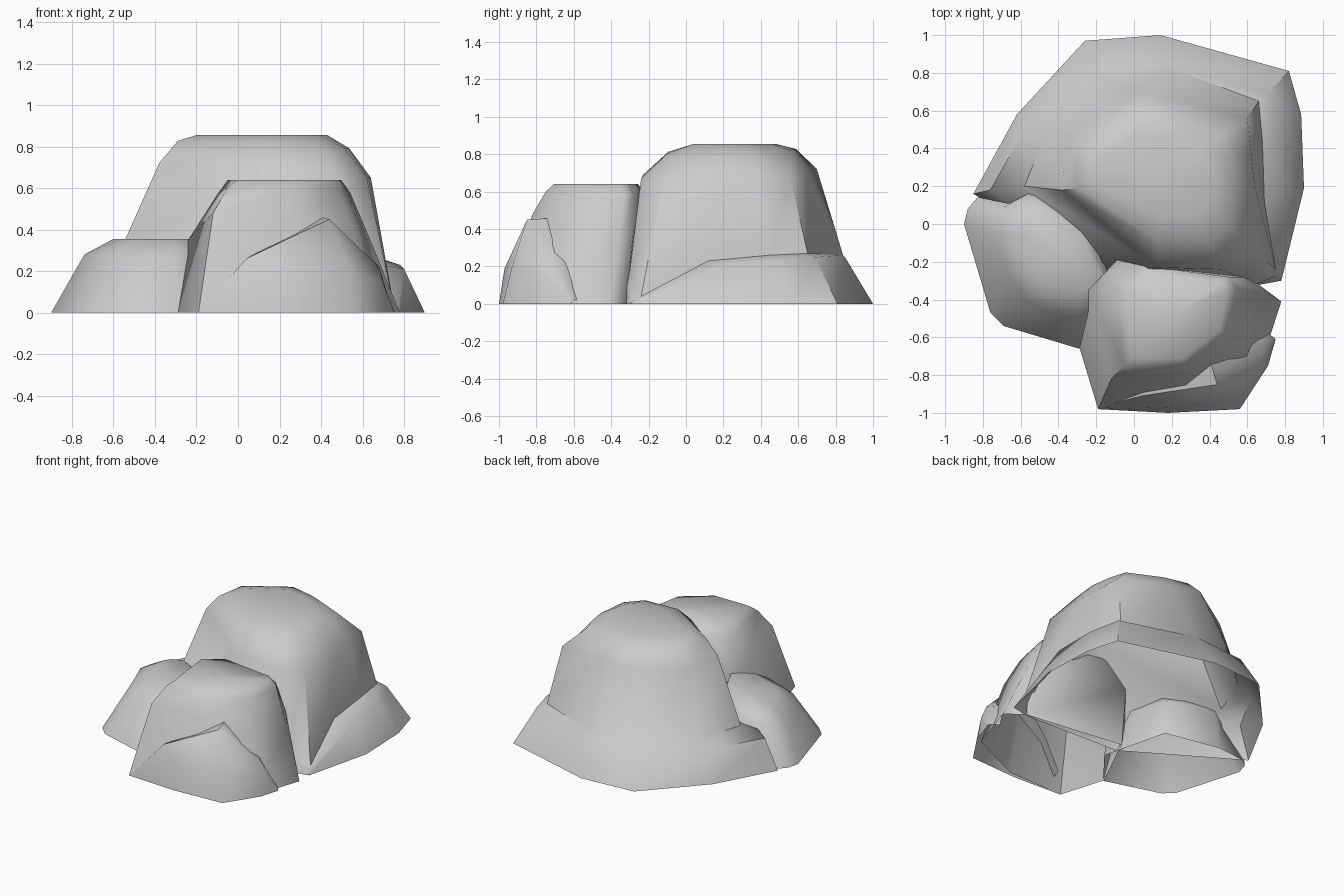
import bpy
import bmesh
import math
from mathutils import Vector

UNIT = 0.01  # outlines below are given in hundredths

default_cube = bpy.data.objects.get("Cube")
if default_cube:
    bpy.data.objects.remove(default_cube, do_unlink=True)


def make_material(name, colour):
    material = bpy.data.materials.new(name)
    material.use_nodes = True
    material.diffuse_color = colour
    shader = material.node_tree.nodes["Principled BSDF"]
    shader.inputs["Base Color"].default_value = colour
    shader.inputs["Roughness"].default_value = 0.9
    return material


stone_grey = make_material("stone grey", (0.6, 0.6, 0.6, 1.0))


def ring(*points, z=None):
    """Cross-section outline, counterclockwise; a flat height may be shared."""
    return [Vector(p if z is None else (*p, z)) for p in points]


def bulge(lower, upper, lift):
    """Rounded ring halfway between two outlines."""
    return [a.lerp(b, 0.5) + Vector((0, 0, lift)) for a, b in zip(lower, upper)]


def shrink(outline, factor, height):
    """Smaller flat copy of an outline around its own middle."""
    middle = sum(outline, Vector()) / len(outline)
    result = [middle.lerp(p, factor) for p in outline]
    for p in result:
        p.z = height
    return result


def loft(name, rings, closed=True, crease=62):
    """Skin a stack of outlines, bottom first, leaving the underside open."""
    bm = bmesh.new()
    rows = [[bm.verts.new(p * UNIT) for p in outline] for outline in rings]
    count = len(rows[0])
    for lower, upper in zip(rows, rows[1:]):
        for i in range(count if closed else count - 1):
            j = (i + 1) % count
            bm.faces.new((lower[i], lower[j], upper[j], upper[i]))
    if closed:
        crown = bm.faces.new(rows[-1])
        bmesh.ops.poke(bm, faces=[crown])
    mesh = bpy.data.meshes.new(name)
    bm.to_mesh(mesh)
    bm.free()
    mesh.materials.append(stone_grey)
    rock = bpy.data.objects.new(name, mesh)
    bpy.context.collection.objects.link(rock)
    bpy.ops.object.select_all(action='DESELECT')
    rock.select_set(True)
    bpy.context.view_layer.objects.active = rock
    bpy.ops.object.shade_smooth_by_angle(angle=math.radians(crease))
    return rock


# Large boulder: flared foot, ledge, tall wall and rounded crown
foot = ring((-85, 16), (-10, -30), (62, -33), (78, -30), (90, 19), (88.5, 58),
            (82, 81), (14, 100), (-26, 97), (-62, 58), z=0)
lip = ring((-76, 18, 22), (-9, -29, 20), (64, -32, 10), (77, -27, 2), (80, 19, 21), (78, 48, 23),
           (71, 69, 25), (16, 85, 25), (-21, 84, 23), (-57, 52, 22))
ledge = ring((-58, 20, 27), (-8, -26, 30), (62, -30, 18), (75, -24, 4), (69, 12, 23), (68, 44, 26),
             (66, 65, 27), (16, 84, 26), (-18, 78, 27), (-45, 52, 26))
shoulder = ring((-38, 18, 72), (12, -23, 69), (46, -24, 67), (62, -12, 65), (64, 20, 65), (62, 38, 66),
                (60, 56, 67), (24, 65, 71), (2, 70, 72), (-35, 46, 72))
crown = ring((-20, 20), (14, 4), (34, 4), (40, 10), (43, 22), (40, 32),
             (33, 38), (18, 46), (4, 48), (-16, 36), z=85.5)
loft("large_boulder", [foot, lip, ledge, shoulder, bulge(shoulder, crown, 4), crown], crease=45)

# Middle boulder at the front
foot = ring((-19, -98), (25, -97), (66, -78), (78, -41),
            (66, -32), (-8, -22), (-29, -65), z=0)
shoulder = ring((-12, -82, 48), (28, -82, 48), (56, -66, 42), (65, -36, 32),
                (58, -28, 40), (-9, -19, 42), (-24, -35, 35))
brow = ring((-5, -75, 60), (27, -75, 60), (49, -58, 59), (54, -33, 58),
            (50, -28, 59), (4, -22, 59), (-10, -34, 57))
loft("front_boulder", [foot, shoulder, brow, shrink(brow, 0.85, 64)])

# Slab leaning on the middle boulder
foot = ring((-19, -98), (18, -100), (56, -98), (71, -75), (75, -61), z=0)
face = ring((-14, -97, 5), (18, -97, 19), (54, -93, 20), (70, -73, 14), (75, -61, 1))
edge = ring((-11, -95, 9), (4, -91, 26), (44, -85, 45), (68, -70, 22), (74, -60, 2))
back = ring((-9, -88, 10), (8, -82, 28), (40, -71, 46), (59, -62, 23), (68, -56, 2))
loft("front_slab", [foot, face, edge, back], closed=False)

# Low boulder on the side
foot = ring((-90, 0), (-76, -47), (-69, -54), (-29, -66),
            (-8, -40), (-20, 8), (-60, 16), (-83, 14), (-88, 8), z=0)
shoulder = ring((-74, -6, 28), (-66, -27, 28), (-57, -41, 27), (-30, -51, 27),
                (-10, -36, 28), (-25, 4, 28), (-56, 16, 28), (-69, 9, 27), (-72, 3, 28))
crown = ring((-60, -5), (-56, -22), (-49, -31), (-30, -37),
             (-16, -29), (-28, -5), (-49, 7), (-56, 4), (-59, 0), z=35.5)
loft("low_boulder", [foot, shoulder, crown])
